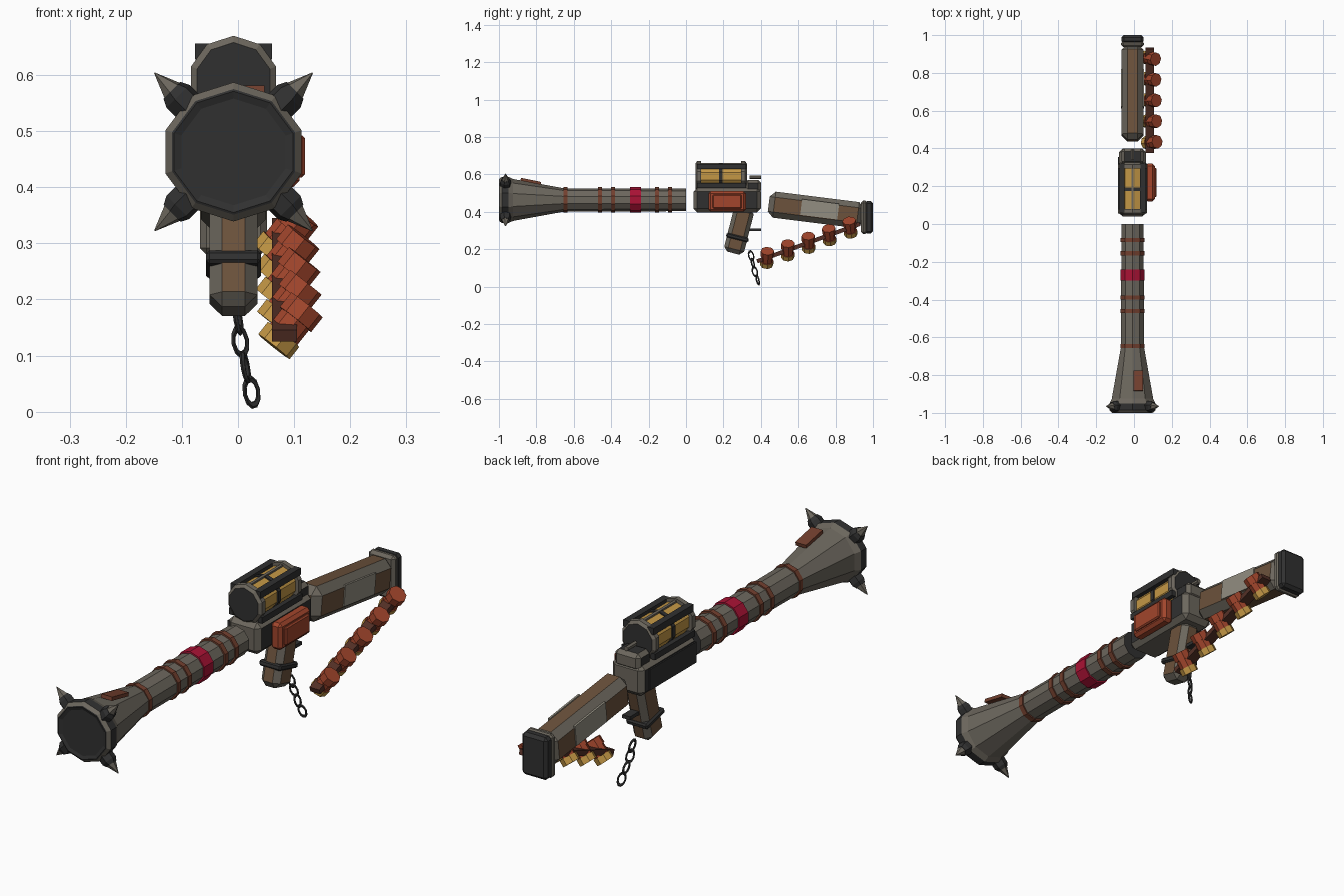
import bpy, bmesh, math
from mathutils import Vector, Matrix

if "Cube" in bpy.data.objects:
    bpy.data.objects.remove(bpy.data.objects["Cube"])


def material(name, rgb):
    m = bpy.data.materials.new(name)
    m.use_nodes = True
    m.diffuse_color = (*rgb, 1)
    m.node_tree.nodes["Principled BSDF"].inputs["Base Color"].default_value = (*rgb, 1)
    return m


GRAY = material("warm gray metal", (0.15, 0.135, 0.11))
DARK = material("dark iron", (0.03, 0.03, 0.03))
WOOD = material("brown wood", (0.15, 0.085, 0.045))
RUST = material("rust orange", (0.36, 0.06, 0.025))
STRAP = material("brown strap", (0.17, 0.05, 0.027))
BRASS = material("yellow brass", (0.55, 0.31, 0.06))
CRIMSON = material("crimson band", (0.40, 0.006, 0.035))
PALE = material("pale plate", (0.29, 0.27, 0.22))
BELT = material("dark red leather", (0.09, 0.03, 0.02))

AXIS = -0.008   # common x of the centre line
BORE = 0.463    # height of the barrel axis


def finish(bm, name, mats):
    bmesh.ops.recalc_face_normals(bm, faces=bm.faces)
    mesh = bpy.data.meshes.new(name)
    bm.to_mesh(mesh)
    bm.free()
    for m in mats:
        mesh.materials.append(m)
    ob = bpy.data.objects.new(name, mesh)
    bpy.context.collection.objects.link(ob)
    return ob


def lathe(name, profile, mats, origin=(AXIS, 0, BORE), axis=(0, 1, 0), sides=10, slots=None, wide=1):
    """Faceted turned part: (radius, distance) pairs along its axis."""
    bm = bmesh.new()
    rings = []
    for r, y in profile:
        rings.append([bm.verts.new((wide * r * math.sin(math.tau * i / sides), y,
                                    r * math.cos(math.tau * i / sides))) for i in range(sides)])
    slots = slots or [0] * (len(profile) + 1)
    bm.faces.new(rings[0]).material_index = slots[0]
    for k, (a, b) in enumerate(zip(rings, rings[1:])):
        for i in range(sides):
            j = (i + 1) % sides
            bm.faces.new((a[i], a[j], b[j], b[i])).material_index = slots[k + 1]
    bm.faces.new(rings[-1]).material_index = slots[-1]
    ob = finish(bm, name, mats)
    ob.rotation_mode = 'QUATERNION'
    ob.rotation_quaternion = Vector((0, 1, 0)).rotation_difference(Vector(axis))
    ob.location = origin
    return ob


def block(name, center, size, mats, bevel=0.0, tilt=0.0, rule=None):
    """Chamfered box; rule(normal) picks the material slot of each face."""
    bm = bmesh.new()
    bmesh.ops.create_cube(bm, size=1, matrix=Matrix.Diagonal((*size, 1)))
    if bevel:
        bmesh.ops.bevel(bm, geom=bm.edges[:], offset=bevel, segments=1, affect='EDGES')
    bm.normal_update()
    if rule:
        for f in bm.faces:
            f.material_index = rule(f.normal)
    ob = finish(bm, name, mats)
    ob.location = center
    ob.rotation_euler.x = tilt
    return ob


# Barrel with flared muzzle and dark plugged mouth
lathe("barrel", [(0.095, -0.995), (0.108, -1.0), (0.112, -0.998), (0.124, -0.985), (0.124, -0.95),
                 (0.112, -0.925), (0.062, -0.65), (0.06, 0)],
      [GRAY, DARK], slots=[1, 1, 1, 0, 1, 0, 0, 0, 1], wide=1.03)
for i, y in enumerate((-0.645, -0.46, -0.39, -0.155, -0.085)):
    lathe(f"barrel_strap_{i + 1}", [(0.068, y - 0.011), (0.068, y + 0.011)], [STRAP])
lathe("barrel_red_band", [(0.068, -0.30), (0.068, -0.24)], [CRIMSON])
block("muzzle_patch", (0.022, -0.83, 0.563), (0.05, 0.11, 0.015), [STRAP], tilt=-0.2)

# Spikes around the muzzle
for sx in (-1, 1):
    for sz in (-1, 1):
        d = Vector((sx, 0, sz)).normalized()
        at = Vector((AXIS, -0.965, BORE)) + d * 0.105
        lathe("spike_socket", [(0.03, 0), (0.03, 0.035), (0.022, 0.05)], [DARK], at, d, sides=6)
        lathe("spike", [(0.022, 0.045), (0.001, 0.094)], [GRAY], at, d, sides=6)

# Receiver
block("receiver", (AXIS, 0.22, 0.462), (0.145, 0.36, 0.13), [GRAY, DARK], 0.02,
      rule=lambda n: int(abs(n.x) > 0.9))
block("receiver_side_panel", (-0.08, 0.205, 0.46), (0.012, 0.30, 0.085), [DARK])
block("receiver_rear_block", (AXIS, 0.358, 0.535), (0.115, 0.084, 0.07), [GRAY, DARK], 0.015,
      rule=lambda n: int(abs(n.x) > 0.9 or n.z > 0.9))
lathe("rear_bolt", [(0.01, 0), (0.01, 0.06)], [GRAY], (AXIS, 0.34, 0.585), sides=6)
block("side_box", (0.085, 0.22, 0.455), (0.05, 0.20, 0.11), [RUST], 0.012)
block("side_box_lid", (0.112, 0.22, 0.455), (0.014, 0.155, 0.075), [RUST], 0.005)

# Ammunition drum
DRUM = (AXIS, 0, 0.59)
lathe("drum_core", [(0.066, 0.07), (0.066, 0.31)], [BRASS], DRUM)
for name, ya, yb in (("front", 0.05, 0.08), ("rear", 0.325, 0.295)):
    lathe(f"drum_{name}_cap", [(0.068, ya), (0.08, ya + (yb - ya) * 0.3), (0.08, yb)],
          [GRAY, DARK], DRUM, slots=[1, 0, 0, 0])
lathe("drum_hoop", [(0.071, 0.176), (0.071, 0.194)], [DARK], DRUM)
for sx in (-1, 1):
    block("drum_upper_rail", (AXIS + sx * 0.055, 0.19, 0.642), (0.028, 0.26, 0.028), [DARK])
    block("drum_lower_rail", (AXIS + sx * 0.066, 0.19, 0.54), (0.02, 0.26, 0.025), [DARK])
block("drum_top_rail", (AXIS, 0.19, 0.655), (0.012, 0.24, 0.012), [GRAY])

# Grip: wooden flats with metal chamfers
LEAN = -0.25


def wood_rule(n):
    return int(max(abs(n.x), abs(n.y), abs(n.z)) > 0.95)


def grip_rule(n):
    return int(max(abs(n.x), abs(n.y)) > 0.95)


block("grip", (AXIS, 0.283, 0.30), (0.085, 0.11, 0.25), [GRAY, WOOD], 0.022, LEAN, grip_rule)
block("grip_band", (AXIS, 0.275, 0.262), (0.098, 0.122, 0.024), [DARK], 0.006, LEAN)
block("trigger", (AXIS, 0.36, 0.303), (0.035, 0.08, 0.014), [DARK])

# Shoulder stock with butt pad and side plates
DROP = -0.125
block("stock", (AXIS, 0.695, 0.41), (0.115, 0.51, 0.14), [GRAY, WOOD], 0.03, DROP, wood_rule)
for sx in (-1, 1):
    block("stock_plate", (AXIS + sx * 0.058, 0.715, 0.413), (0.008, 0.20, 0.085), [PALE], tilt=DROP)
block("butt_collar", (AXIS, 0.953, 0.37), (0.12, 0.034, 0.18), [GRAY], 0.012)
block("butt_pad", (AXIS, 0.978, 0.37), (0.116, 0.044, 0.174), [DARK], 0.012)

# Hanging belt of shells
lower, upper = Vector((0.083, 0.38, 0.135)), Vector((0.083, 0.93, 0.335))
span = upper - lower
block("shell_belt", (lower + upper) / 2, (0.045, span.length, 0.022), [BELT],
      tilt=math.atan2(span.z, span.y))
for i in range(5):
    t = i / 4
    at = Vector((0.095 - 0.008 * t, 0.433 + 0.444 * t, 0.155 + 0.162 * t))
    lathe(f"shell_{i + 1}", [(0.036, -0.05), (0.036, -0.022), (0.031, -0.022), (0.031, 0.012),
                             (0.036, 0.012), (0.036, 0.045)],
          [RUST, BRASS], at, (0.62, 0.05 - 0.15 * t, 0.78), sides=8, slots=[1, 1, 0, 0, 0, 0, 0])

# Chain: oval links turned alternately
links = ((0.0, 0.348, 0.165), (0.004, 0.357, 0.125), (0.013, 0.368, 0.08), (0.024, 0.383, 0.035))
for i, at in enumerate(links):
    bpy.ops.mesh.primitive_torus_add(major_segments=10, minor_segments=5,
                                     major_radius=0.016, minor_radius=0.0045)
    link = bpy.context.object
    link.name = f"chain_link_{i + 1}"
    link.data.transform(Matrix.Diagonal((0.85, 1.55, 1, 1)))
    turn = Matrix.Rotation(math.radians(25 if i % 2 else 75), 4, 'Z')
    stand = Matrix.Rotation(math.pi / 2, 4, 'X')
    lean = Vector((0, 0, -1)).rotation_difference(Vector((0.2, 0.28, -1))).to_matrix().to_4x4()
    link.data.transform(lean @ turn @ stand)
    link.location = at
    link.data.materials.append(DARK)
